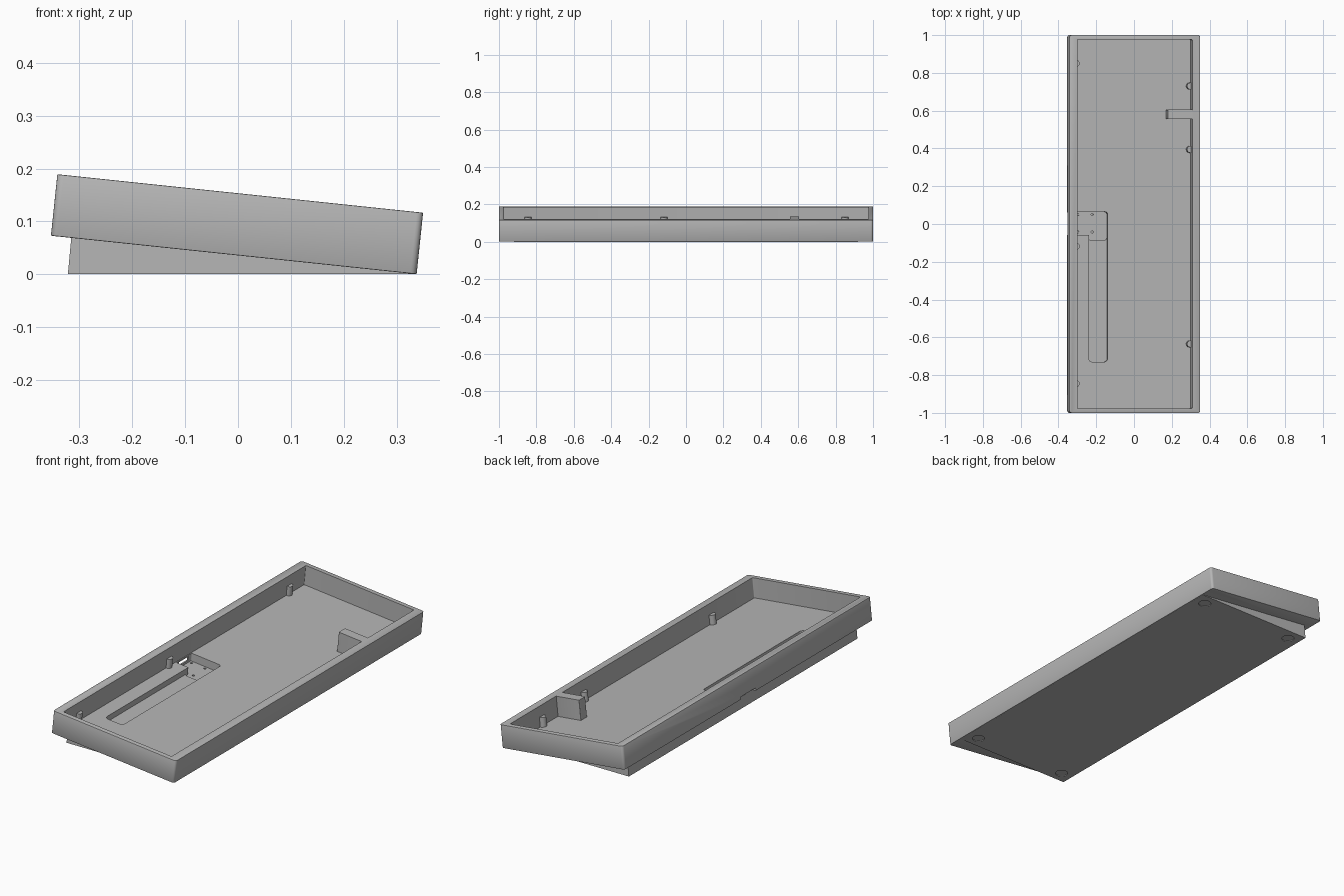
import bpy, bmesh, math
from mathutils import Matrix, Vector

if "Cube" in bpy.data.objects:
    bpy.data.objects.remove(bpy.data.objects["Cube"])

grey = bpy.data.materials.new("case_grey")
grey.use_nodes = True
colour = (0.47, 0.47, 0.47, 1)
grey.diffuse_color = colour
grey.node_tree.nodes["Principled BSDF"].inputs["Base Color"].default_value = colour

# The tray leans forward over its wedge base
TILT = Matrix.Translation((-0.008, 0, 0.0364)) @ Matrix.Rotation(math.radians(6), 4, 'Y')
HALF_W, HEIGHT, FLOOR = 0.348, 0.117, 0.016
IN_X, IN_Y = 0.306, 0.976


def finish(name, bm, matrix):
    bmesh.ops.recalc_face_normals(bm, faces=bm.faces)
    bm.transform(matrix)
    mesh = bpy.data.meshes.new(name)
    bm.to_mesh(mesh)
    bm.free()
    mesh.materials.append(grey)
    obj = bpy.data.objects.new(name, mesh)
    bpy.context.collection.objects.link(obj)
    return obj


def box(name, x, y, z, corner=0, edge=0, matrix=TILT):
    """Box from (min, max) ranges, with rounded uprights and softened rims."""
    bm = bmesh.new()
    bmesh.ops.create_cube(bm, size=1)
    for v in bm.verts:
        v.co = Vector([r[0] if c < 0 else r[1] for c, r in zip(v.co, (x, y, z))])
    if corner:
        uprights = [e for e in bm.edges
                    if abs(e.verts[0].co.z - e.verts[1].co.z) > 1e-5]
        bmesh.ops.bevel(bm, geom=uprights, offset=corner, segments=4,
                        profile=0.5, affect='EDGES')
    if edge:
        rims = [e for e in bm.edges
                if abs(e.verts[0].co.z - e.verts[1].co.z) < 1e-5]
        bmesh.ops.bevel(bm, geom=rims, offset=edge, segments=2,
                        profile=0.5, affect='EDGES')
    return finish(name, bm, matrix)


def cylinder(name, x, y, z, radius, matrix=TILT):
    bm = bmesh.new()
    bmesh.ops.create_cone(bm, cap_ends=True, segments=24, radius1=radius,
                          radius2=radius, depth=z[1] - z[0])
    place = Matrix.Translation((x, y, (z[0] + z[1]) / 2))
    return finish(name, bm, matrix @ place)


def combine(target, tool, operation='DIFFERENCE'):
    mod = target.modifiers.new(tool.name, 'BOOLEAN')
    mod.operation, mod.object, mod.solver = operation, tool, 'EXACT'
    bpy.context.view_layer.update()
    result = bpy.data.meshes.new_from_object(
        target.evaluated_get(bpy.context.evaluated_depsgraph_get()))
    target.modifiers.clear()
    target.data = result
    bpy.data.objects.remove(tool)


def smooth(obj):
    bpy.ops.object.select_all(action='DESELECT')
    obj.select_set(True)
    bpy.context.view_layer.objects.active = obj
    bpy.ops.object.shade_smooth_by_angle(angle=math.radians(35))


# Tray body
case = box("tray_case", (-HALF_W, HALF_W), (-1, 1), (0, HEIGHT), 0.012, 0.002)

# Wedge base, extruded along the length
bm = bmesh.new()
profile = [(-0.322, 0), (-0.315, 0.075), (0.33, 0.007), (0.334, 0)]
face = bm.faces.new([bm.verts.new((px, -0.92, pz)) for px, pz in profile])
side = bmesh.ops.extrude_face_region(bm, geom=[face])
bmesh.ops.translate(bm, vec=(0, 1.84, 0),
                    verts=[g for g in side["geom"] if isinstance(g, bmesh.types.BMVert)])
combine(case, finish("wedge", bm, Matrix()), 'UNION')

# Main cavity, then the stepped pocket and long channel in its floor
cuts = [
    box("cavity", (-IN_X, IN_X), (-IN_Y, IN_Y), (FLOOR, 0.3), 0.004),
    box("channel", (-0.234, -0.134), (-0.73, 0), (-0.014, 0.05), 0.018),
    box("pocket", (-0.234, -0.134), (-0.085, 0.065), (-0.024, 0.06), 0.014),
    box("pocket_side", (-0.302, -0.2), (-0.058, 0.065), (-0.024, 0.055), 0.006),
    box("port_recess", (-0.4, -0.327), (-0.057, 0.062), (-0.02, 0.014)),
    box("port_hole", (-0.4, -0.28), (-0.035, 0.04), (-0.012, 0.008)),
]
# Screw holes in the pocket and foot recesses underneath
for hx in (-0.288, -0.212):
    for hy in (-0.042, 0.05):
        cuts.append(cylinder("screw_hole", hx, hy, (-0.032, 0.0), 0.006))
for fx in (-0.26, 0.27):
    for fy in (-0.86, 0.86):
        cuts.append(cylinder("foot_recess", fx, fy, (-0.02, 0.004), 0.03, Matrix()))
for tool in cuts:
    combine(case, tool)
smooth(case)

# Inner block reaching in from the front wall, flush with the rim
block = box("inner_block", (0.176, IN_X + 0.001), (0.555, 0.605), (FLOOR - 0.004, HEIGHT), 0.003)
smooth(block)

# Half-round mounting posts along both long walls
for label, px, rows in (("right", IN_X - 0.004, (0.73, 0.395, -0.635)),
                        ("left", -IN_X, (0.85, -0.118, -0.845))):
    for i, py in enumerate(rows):
        smooth(cylinder(f"{label}_post_{i + 1}", px, py, (FLOOR - 0.004, 0.064), 0.018))
